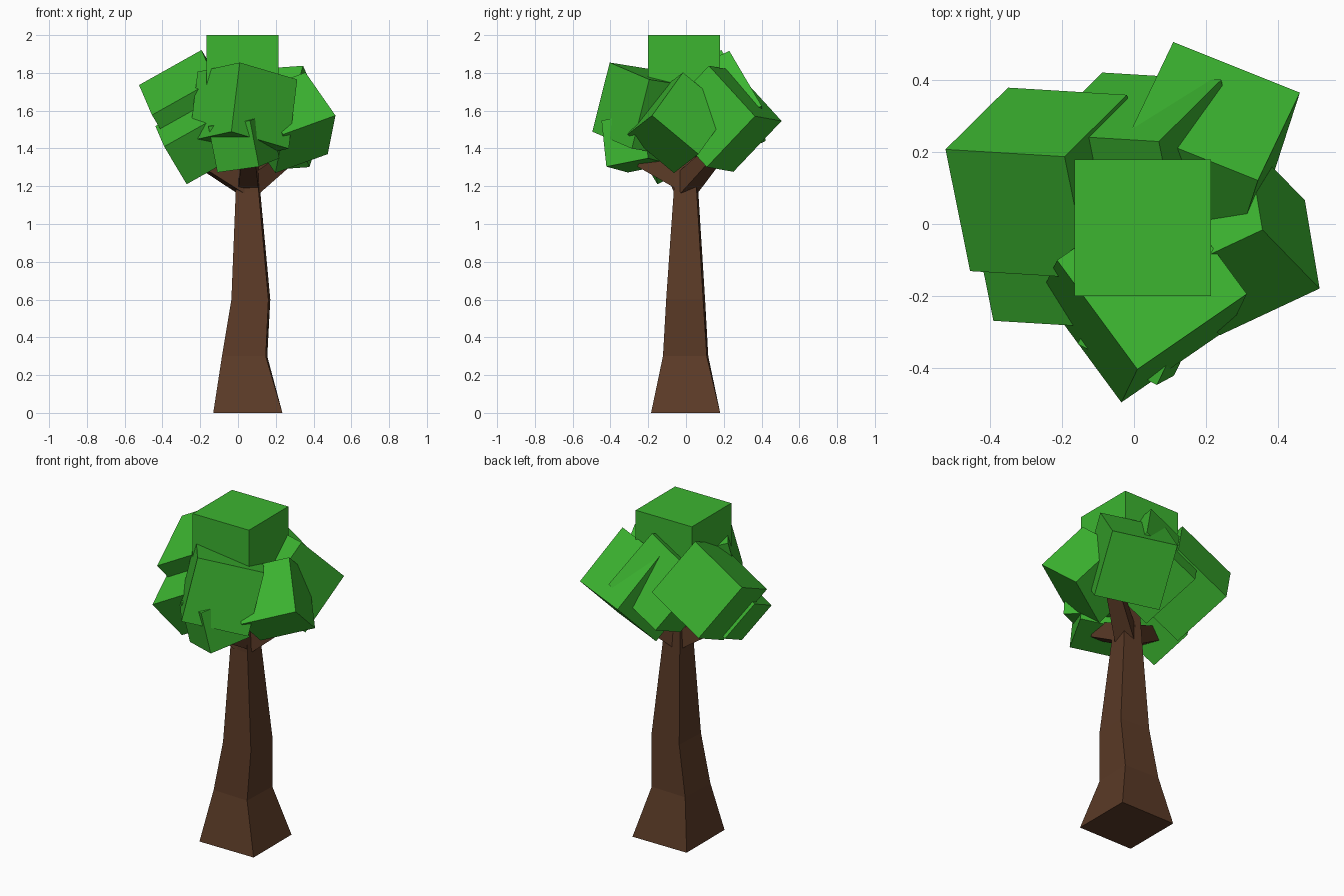
import bpy, bmesh, math
from mathutils import Vector, Matrix

if "Cube" in bpy.data.objects:
    bpy.data.objects.remove(bpy.data.objects["Cube"])


def material(name, color):
    m = bpy.data.materials.new(name)
    m.diffuse_color = color
    m.use_nodes = True
    m.node_tree.nodes["Principled BSDF"].inputs["Base Color"].default_value = m.diffuse_color
    return m


BARK = material("bark", (0.105, 0.043, 0.02, 1))
LEAF = material("leaf", (0.045, 0.46, 0.03, 1))


def finish(name, bm, mat):
    bmesh.ops.recalc_face_normals(bm, faces=bm.faces)
    me = bpy.data.meshes.new(name)
    bm.to_mesh(me)
    bm.free()
    me.materials.append(mat)
    ob = bpy.data.objects.new(name, me)
    bpy.context.collection.objects.link(ob)
    return ob


def loft(name, rings):
    """Skin a chain of four-cornered rings and cap both ends."""
    bm = bmesh.new()
    loops = [[bm.verts.new(p) for p in ring] for ring in rings]
    for a, b in zip(loops, loops[1:]):
        for i in range(4):
            j = (i + 1) % 4
            bm.faces.new((a[i], a[j], b[j], b[i]))
    bm.faces.new(loops[0])
    bm.faces.new(loops[-1])
    return finish(name, bm, BARK)


def square(x, y, z, half, twist):
    r = half * math.sqrt(2)
    return [(x + r * math.cos(math.radians(45 + 90 * i + twist)),
             y + r * math.sin(math.radians(45 + 90 * i + twist)), z) for i in range(4)]


# Trunk: tapering, slightly twisted square rings
loft("trunk", [square(*r) for r in (
    (0.052, -0.002, 0.0, 0.183, 0),
    (0.035, -0.002, 0.3, 0.116, -2),
    (0.068, -0.002, 0.6, 0.098, -3),
    (0.053, 0.0, 1.17, 0.061, -4),
    (0.05, -0.005, 1.45, 0.05, -4))])


# Branches: square limbs rising from the trunk into the leaves
def branch(name, start, end, h0, h1):
    a, b = Vector(start), Vector(end)
    d = (b - a).normalized()
    side = d.cross(Vector((0, 0, 1))).normalized()
    up = side.cross(d)
    rings = [[p + h * (s * side + t * up) for s, t in ((1, 1), (-1, 1), (-1, -1), (1, -1))]
             for p, h in ((a, h0), (b, h1))]
    loft(name, rings)


branch("branch_left", (0.04, 0.0, 1.21), (-0.22, -0.09, 1.36), 0.055, 0.04)
branch("branch_right", (0.06, 0.0, 1.21), (0.26, 0.14, 1.36), 0.055, 0.04)
branch("branch_front", (0.055, 0.0, 1.22), (0.055, -0.24, 1.34), 0.055, 0.04)


# Leaf clumps: cubes, each oriented by two of its edge directions
def leaf_cube(name, center, size, u, v):
    u = Vector(u).normalized()
    v = Vector(v)
    v = (v - u * v.dot(u)).normalized()
    rot = Matrix((u, v, u.cross(v))).transposed().to_4x4()
    bm = bmesh.new()
    bmesh.ops.create_cube(bm, size=size, matrix=Matrix.Translation(center) @ rot)
    finish(name, bm, LEAF)


LEAN = ((0.33, -0.02, 0.185), (0.17, 0.168, -0.285))
leaf_cube("leaves_top", (0.024, -0.01, 1.81), 0.38, (1, 0, 0), (0, 1, 0))
leaf_cube("leaves_left", (-0.2375, 0.114, 1.6035), 0.38, *LEAN)
leaf_cube("leaves_back", (0.0245, 0.156, 1.5985), 0.38, *LEAN)
leaf_cube("leaves_left_low", (-0.2415, -0.1015, 1.428), 0.26, *LEAN)
leaf_cube("leaves_back_right", (0.1855, 0.186, 1.557), 0.38,
          (-0.35, 0.14, -0.025), (-0.113, -0.243, 0.265))
leaf_cube("leaves_right", (0.2775, -0.04, 1.536), 0.322,
          (-0.04, 0.24, -0.2), (-0.162, 0.17, 0.228))
leaf_cube("leaves_front", (0.0275, -0.1935, 1.6025), 0.38,
          (0.305, 0.21, -0.09), (-0.045, -0.092, -0.365))
leaf_cube("leaves_front_low", (0.031, -0.267, 1.4325), 0.25,
          (0.213, -0.11, 0.03), (0.06, 0.02, -0.245))
